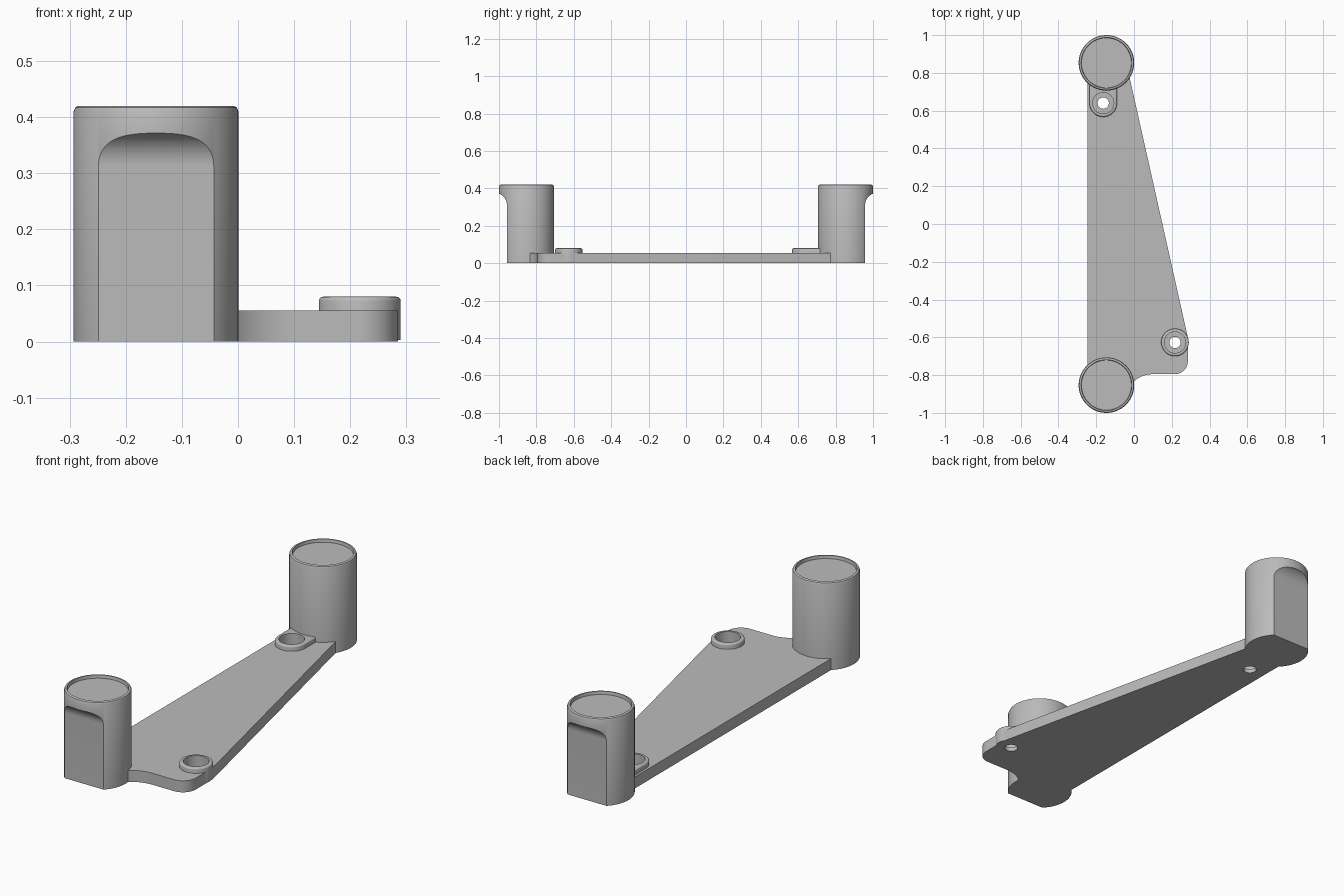
import bpy, bmesh, math
from mathutils import Matrix, Vector

if "Cube" in bpy.data.objects:
    bpy.data.objects.remove(bpy.data.objects["Cube"], do_unlink=True)

grey = bpy.data.materials.new("satin_grey")
grey.use_nodes = True
colour = (0.5, 0.5, 0.5, 1)
grey.diffuse_color = colour
grey.node_tree.nodes["Principled BSDF"].inputs["Base Color"].default_value = colour


def make_object(name, bm):
    bmesh.ops.recalc_face_normals(bm, faces=bm.faces)
    mesh = bpy.data.meshes.new(name)
    bm.to_mesh(mesh)
    bm.free()
    mesh.materials.append(grey)
    obj = bpy.data.objects.new(name, mesh)
    bpy.context.collection.objects.link(obj)
    return obj


def arc(cx, cy, r, start, end, steps=16):
    angles = [math.radians(start + (end - start) * i / steps) for i in range(steps + 1)]
    return [(cx + r * math.cos(a), cy + r * math.sin(a)) for a in angles]


def lathe(name, profile, x, y, steps=96):
    """Spin a closed (radius, height) profile around a vertical axis."""
    bm = bmesh.new()
    verts = [bm.verts.new((r, 0, z)) for r, z in profile]
    edges = [bm.edges.new(pair) for pair in zip(verts, verts[1:])]
    bmesh.ops.spin(bm, geom=verts + edges, cent=(0, 0, 0), axis=(0, 0, 1),
                   angle=math.tau, steps=steps)
    bmesh.ops.remove_doubles(bm, verts=bm.verts, dist=1e-5)
    bmesh.ops.translate(bm, verts=bm.verts, vec=(x, y, 0))
    return make_object(name, bm)


def extrude(name, outline, depth, matrix=Matrix(), round_top=0):
    """Extrude an outline along its normal, optionally rounding the far rim."""
    bm = bmesh.new()
    face = bm.faces.new([bm.verts.new((a, b, 0)) for a, b in outline])
    new = bmesh.ops.extrude_face_region(bm, geom=[face])["geom"]
    top = [v for v in new if isinstance(v, bmesh.types.BMVert)]
    bmesh.ops.translate(bm, verts=top, vec=(0, 0, depth))
    if round_top:
        rim = [e for e in bm.edges if all(v in top for v in e.verts)]
        bmesh.ops.bevel(bm, geom=rim, offset=round_top, segments=4,
                        profile=0.5, affect="EDGES")
    bmesh.ops.transform(bm, matrix=matrix, verts=bm.verts)
    return make_object(name, bm)


def cut(obj, cutter):
    mod = obj.modifiers.new("cut", "BOOLEAN")
    mod.operation, mod.solver, mod.object = "DIFFERENCE", "EXACT", cutter
    bpy.context.view_layer.objects.active = obj
    bpy.ops.object.modifier_apply(modifier=mod.name)


POST_X, POST_Y, POST_R = -0.146, 0.853, 0.147
PLATE_H, BOSS_H, BOSS_R = 0.055, 0.08, 0.073
FRONT_BOSS, BACK_BOSS = (0.217, -0.627), (-0.163, 0.64)

# Tapered base plate with a rounded foot and a swept neck
outline = [(-0.247, -0.85), (-0.1, -0.87)]
outline += arc(0.1, -0.945, 0.15, 140, 90)
outline += arc(0.217, -0.727, 0.068, -90, 0)
outline += [(0.285, -0.6), (-0.04, 0.85), (-0.247, 0.85)]
plate = extrude("base_plate", outline, PLATE_H)

# Screw bosses: a round one in front, one blended into the post at the back
front_boss = extrude("front_boss", arc(*FRONT_BOSS, BOSS_R, 0, 354, 59), BOSS_H - 0.003,
                     Matrix.Translation((0, 0, 0.003)), 0.008)
pad = arc(*BACK_BOSS, BOSS_R, 180, 360, 32) + [(-0.09, 0.8), (-0.236, 0.8)]
back_boss = extrude("back_boss", pad, BOSS_H - 0.02,
                    Matrix.Translation((0, 0, 0.02)), 0.008)

# Counterbored screw holes
hole = [(0, -0.1), (0.03, -0.1), (0.03, 0.02), (0.056, 0.02), (0.056, 0.2), (0, 0.2)]
cutters = []
for spot, boss in ((FRONT_BOSS, front_boss), (BACK_BOSS, back_boss)):
    cutter = lathe("hole_cutter", hole, *spot, steps=48)
    cutters.append(cutter)
    cut(boss, cutter)
    cut(plate, cutter)

# Posts with a recessed cap and a flat outer face that sweeps out at the top
post_profile = [(0, 0), (POST_R, 0), (POST_R, 0.41), (0.144, 0.417), (0.139, 0.42),
                (0.134, 0.42), (0.132, 0.405), (0, 0.405)]
flat = [(0.958, -0.1)] + arc(1.02, 0.313, 0.062, 180, 90) + [(1.2, 0.375), (1.2, -0.1)]
posts = []
for name, side in (("front_post", -1), ("back_post", 1)):
    post = lathe(name, post_profile, POST_X, side * POST_Y)
    # Sends outline axes to (side * y, z) and the extrusion along x
    matrix = Matrix(((0, 0, 1, -0.5), (side, 0, 0, 0), (0, 1, 0, 0), (0, 0, 0, 1)))
    cutter = extrude("flat_cutter", flat, 1, matrix)
    cutters.append(cutter)
    cut(post, cutter)
    posts.append(post)

for cutter in cutters:
    bpy.data.objects.remove(cutter, do_unlink=True)

# Smooth shading with crisp edges
bpy.ops.object.select_all(action="DESELECT")
for obj in [plate, front_boss, back_boss] + posts:
    obj.select_set(True)
bpy.context.view_layer.objects.active = plate
bpy.ops.object.shade_smooth_by_angle(angle=math.radians(30))
